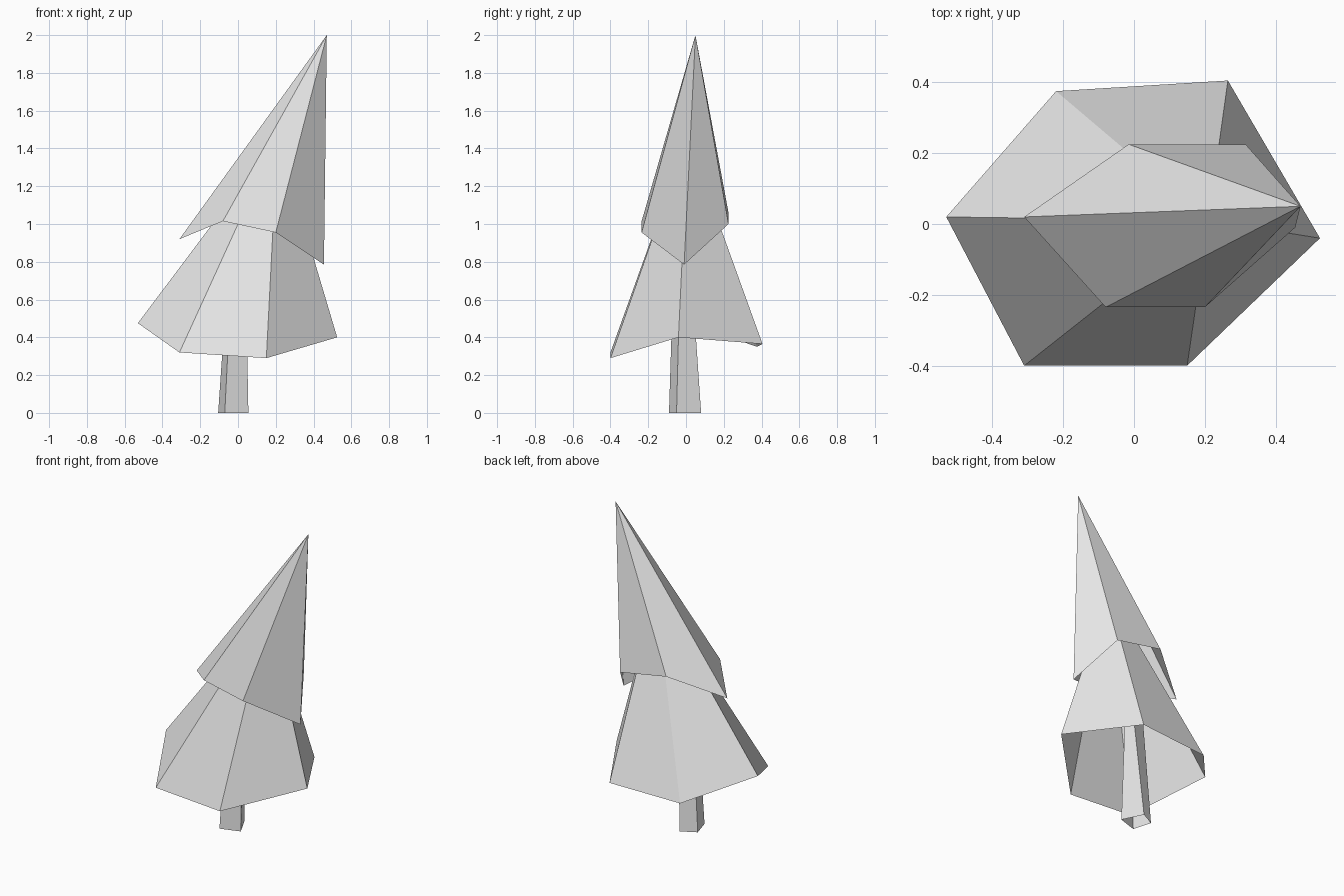
import bpy

cube = bpy.data.objects.get("Cube")
if cube:
    bpy.data.objects.remove(cube, do_unlink=True)

grey = bpy.data.materials.new("pale_grey")
grey.use_nodes = True
grey.diffuse_color = (0.8, 0.8, 0.8, 1)
grey.node_tree.nodes["Principled BSDF"].inputs["Base Color"].default_value = grey.diffuse_color


def add_part(name, verts, faces):
    mesh = bpy.data.meshes.new(name)
    mesh.from_pydata(verts, [], faces)
    mesh.materials.append(grey)
    mesh.update()
    part = bpy.data.objects.new(name, mesh)
    bpy.context.collection.objects.link(part)
    return part


def open_cone(name, rim, tip):
    """Hollow faceted cone from an uneven rim to an off-centre tip."""
    n = len(rim)
    return add_part(name, rim + [tip], [(i, (i + 1) % n, n) for i in range(n)])


def open_tube(name, bottom, top):
    """Tapered tube joining two matching rings."""
    n = len(bottom)
    faces = [(i, (i + 1) % n, n + (i + 1) % n, n + i) for i in range(n)]
    return add_part(name, bottom + top, faces)


# Lower branches: wide uneven skirt
open_cone("lower_branches",
          [(-0.53, 0.02, 0.475), (-0.31, -0.4, 0.32), (0.15, -0.4, 0.29),
           (0.525, -0.04, 0.4), (0.265, 0.405, 0.365), (-0.22, 0.375, 0.35)],
          (0.21, 0.01, 1.46))

# Upper branches: tall leaning point
open_cone("upper_branches",
          [(-0.31, 0.02, 0.92), (-0.08, -0.235, 1.015), (0.2, -0.235, 0.955),
           (0.455, -0.01, 0.785), (0.315, 0.225, 1.0), (-0.015, 0.225, 1.06)],
          (0.47, 0.05, 2.0))

# Trunk: four-sided and narrowing, running up inside the branches
open_tube("trunk",
          [(-0.105, 0.03, 0), (-0.07, -0.09, 0), (0.055, -0.05, 0), (-0.01, 0.08, 0)],
          [(-0.05, 0.01, 0.8), (-0.03, -0.065, 0.8), (0.04, -0.03, 0.8), (0.04, 0.025, 0.8)])
